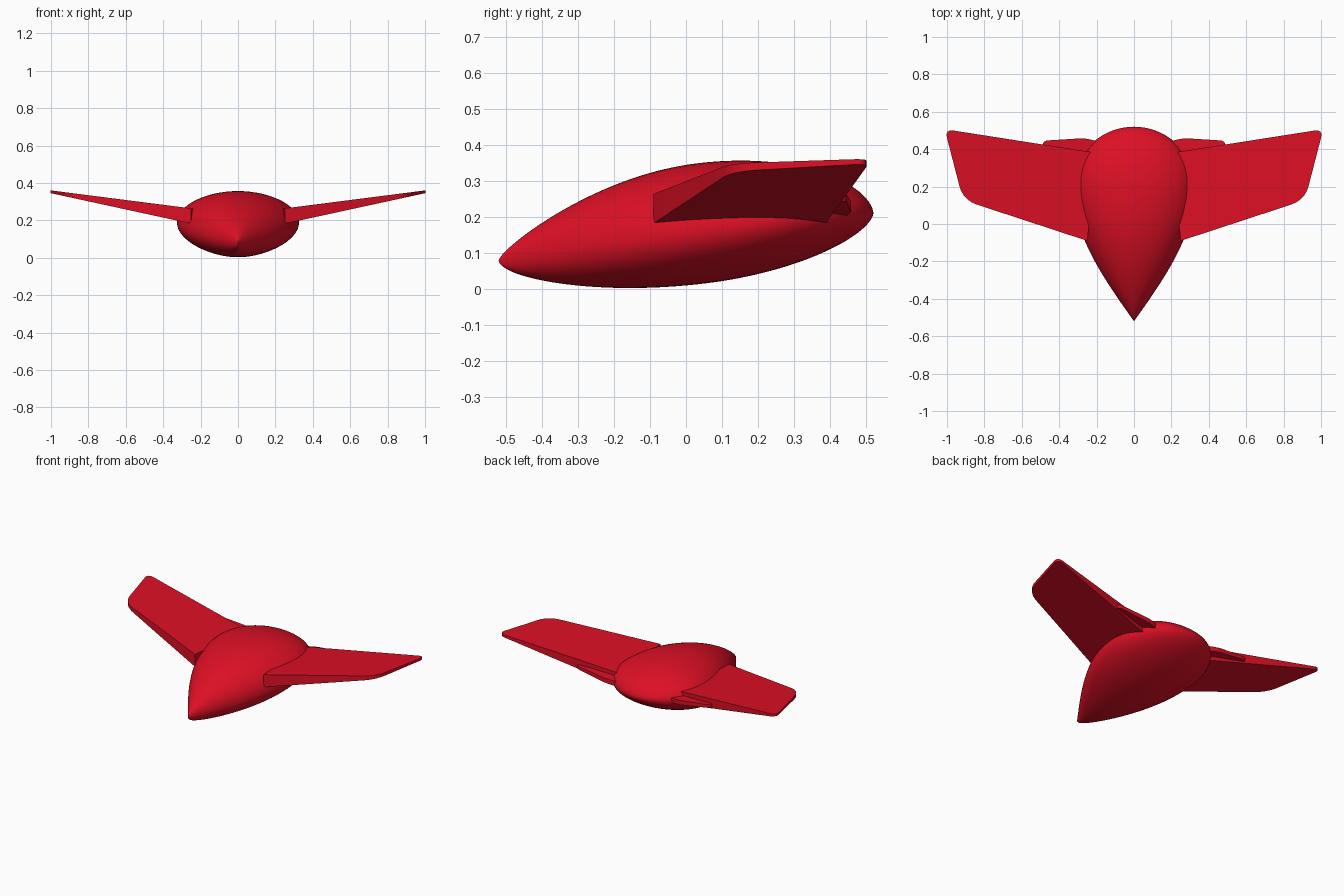
import bpy, bmesh, math
from mathutils import Vector

cube = bpy.data.objects.get("Cube")
if cube:
    bpy.data.objects.remove(cube)

# Single red paint
red = bpy.data.materials.new("red_paint")
red.use_nodes = True
colour = (0.72, 0.005, 0.018, 1)
red.diffuse_color = colour
red.node_tree.nodes["Principled BSDF"].inputs["Base Color"].default_value = colour


def finish(bm, name, angle):
    bmesh.ops.recalc_face_normals(bm, faces=bm.faces)
    mesh = bpy.data.meshes.new(name)
    bm.to_mesh(mesh)
    bm.free()
    mesh.materials.append(red)
    obj = bpy.data.objects.new(name, mesh)
    bpy.context.collection.objects.link(obj)
    bpy.ops.object.select_all(action='DESELECT')
    obj.select_set(True)
    bpy.context.view_layer.objects.active = obj
    bpy.ops.object.shade_smooth_by_angle(angle=math.radians(angle))
    return obj


# Teardrop body: pointed sine curve ahead of the peak, rounded ellipse behind
NOSE, TAIL = -0.52, 0.52


def swell(y, peak, size, nose_power, tail_power):
    if y < peak:
        s = (y - NOSE) / (peak - NOSE)
        return size * math.sin(s * math.pi / 2) ** nose_power
    s = (y - peak) / (TAIL - peak)
    return size * max(0, 1 - s * s) ** tail_power


def build_body(rings=56, sides=64):
    bm = bmesh.new()
    loops = []
    for i in range(1, rings):
        y = NOSE + (TAIL - NOSE) * (1 - math.cos(math.pi * i / rings)) / 2
        axis = 0.08 + 0.125 * (y - NOSE)
        width = swell(y, 0.2, 0.326, 1, 0.5)
        top = axis + swell(y, 0.03, 0.2, 0.75, 0.6)
        bottom = axis - swell(y, 0.06, 0.136, 0.57, 0.6)
        middle = axis + 0.05 * width
        loop = []
        for j in range(sides):
            a = math.tau * j / sides
            reach = top - middle if math.sin(a) > 0 else middle - bottom
            loop.append(bm.verts.new((width * math.cos(a), y, middle + reach * math.sin(a))))
        loops.append(loop)
    for a, b in zip(loops, loops[1:]):
        for j in range(sides):
            k = (j + 1) % sides
            bm.faces.new((a[j], a[k], b[k], b[j]))
    # Close the nose and the tail with fans
    for loop, y in ((loops[0], NOSE), (loops[-1], TAIL)):
        tip = bm.verts.new((0, y, 0.08 + 0.125 * (y - NOSE)))
        for j in range(sides):
            bm.faces.new((loop[j], loop[(j + 1) % sides], tip))
    finish(bm, "body", 60)


def rounded(corners, steps=8):
    points = []
    for i, (x, y, r) in enumerate(corners):
        p = Vector((x, y))
        if r == 0:
            points.append(p)
            continue
        before = Vector(corners[i - 1][:2])
        after = Vector(corners[(i + 1) % len(corners)][:2])
        a = p + (before - p).normalized() * r
        b = p + (after - p).normalized() * r
        for k in range(steps + 1):
            t = k / steps
            points.append(a * (1 - t) ** 2 + p * 2 * t * (1 - t) + b * t * t)
    return points


def plate(name, corners, top, bottom, side):
    """Slab whose top and bottom heights are (start, slope) along the span."""
    bm = bmesh.new()
    outline = rounded(corners)
    layers = [[bm.verts.new((side * p.x, p.y, start + slope * p.x)) for p in outline]
              for start, slope in (top, bottom)]
    for layer in layers:
        bm.faces.new(layer)
    n = len(outline)
    for i in range(n):
        k = (i + 1) % n
        bm.faces.new((layers[0][i], layers[0][k], layers[1][k], layers[1][i]))
    return finish(bm, name, 35)


build_body()

# Swept, upturned wings and the small flaps behind them
wing = [(0.25, -0.09, 0), (0.914, 0.128, 0.08), (1.012, 0.507, 0.05), (0.2, 0.38, 0)]
flap = [(0.18, 0.34, 0), (0.49, 0.38, 0), (0.49, 0.445, 0.03), (0.25, 0.46, 0.05), (0.18, 0.435, 0)]
for label, side in (("left", 1), ("right", -1)):
    plate(label + "_wing", wing, (0.232, 0.128), (0.128, 0.217), side)
    plate(label + "_flap", flap, (0.215, 0.1), (0.175, 0.14), side)
